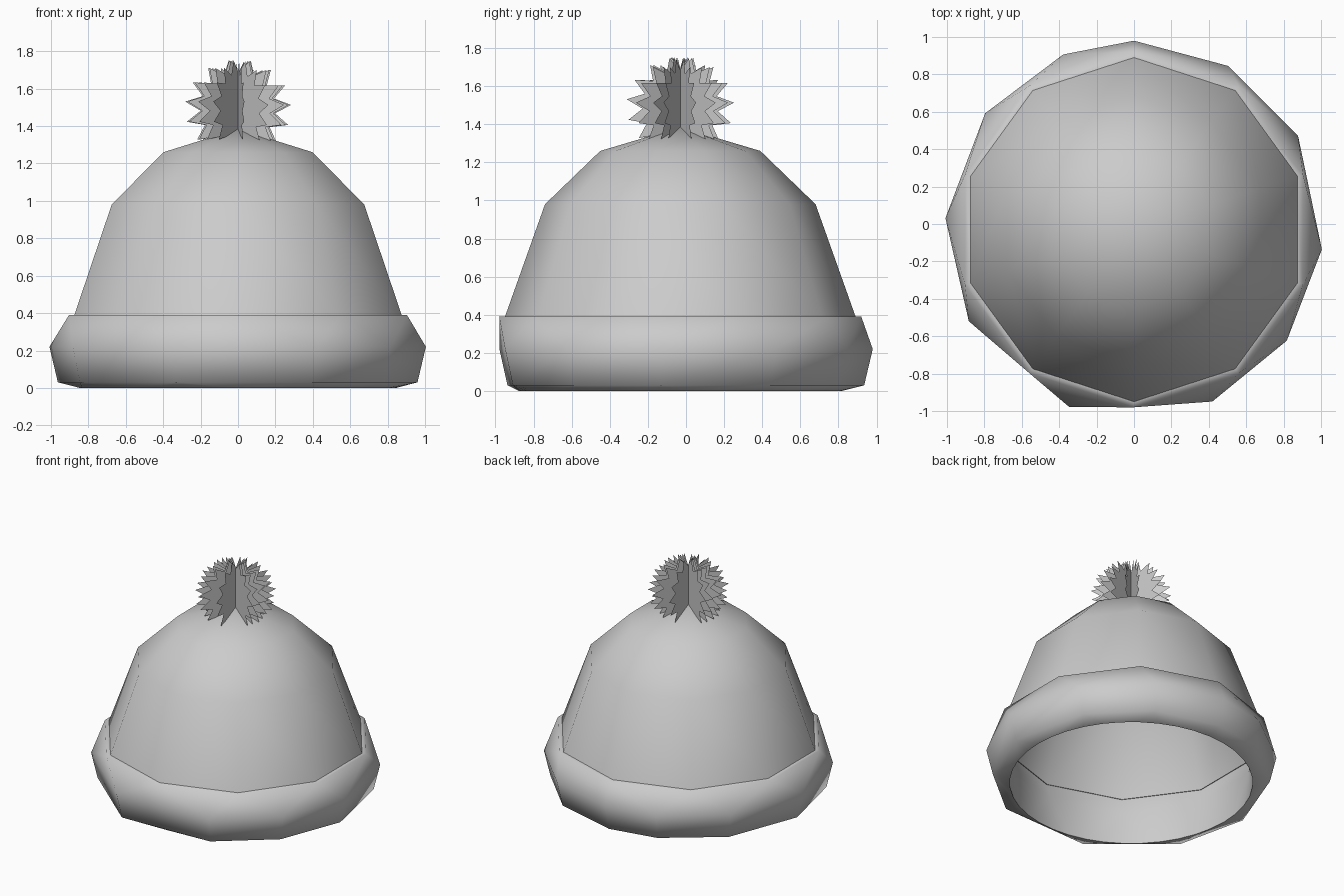
import bpy, bmesh
from math import sin, cos, radians, pi

if "Cube" in bpy.data.objects:
    bpy.data.objects.remove(bpy.data.objects["Cube"])

CY = -0.03  # hat axis sits slightly towards the front


def even(n, start):
    return sorted(((start + 360 * k / n + 180) % 360) - 180 for k in range(n))


def finish(bm, name, sharp, fix_normals=True):
    if fix_normals:
        bmesh.ops.recalc_face_normals(bm, faces=bm.faces)
    me = bpy.data.meshes.new(name)
    bm.to_mesh(me)
    bm.free()
    ob = bpy.data.objects.new(name, me)
    bpy.context.collection.objects.link(ob)
    if sharp is not None:
        me.shade_smooth()
        me.set_sharp_from_angle(angle=radians(sharp))
    return ob


def loft(name, rings, sharp, apex=None):
    """Join rings (radius, z, angles) whose side counts may differ."""
    bm = bmesh.new()
    loops = []
    for r, z, angs in rings:
        loops.append([bm.verts.new((r * cos(radians(a)), CY + r * sin(radians(a)), z))
                      for a in angs])
    for k in range(len(rings) - 1):
        A, B = loops[k], loops[k + 1]
        a = rings[k][2] + [rings[k][2][0] + 360, 9999]
        b = rings[k + 1][2] + [rings[k + 1][2][0] + 360, 9999]
        n, m = len(A), len(B)
        i = j = 0
        while i < n or j < m:
            if j == m or (i < n and a[i] + a[i + 1] <= b[j] + b[j + 1]):
                bm.faces.new((A[i % n], A[(i + 1) % n], B[j % m]))
                i += 1
            else:
                bm.faces.new((A[i % n], B[(j + 1) % m], B[j % m]))
                j += 1
    if apex is not None:
        top = bm.verts.new((0, CY, apex))
        L = loops[-1]
        for k in range(len(L)):
            bm.faces.new((L[k], L[(k + 1) % len(L)], top))
    return finish(bm, name, sharp)


ten = even(10, 90)
eleven = [-151, -110, -65.5, -36, -6, 29.7, 60, 90, 112, 142, 176.5]
round_ = even(40, 0)

# Knitted crown
loft("crown", [(0.92, 0.39, ten), (0.71, 0.98, ten), (0.42, 1.26, ten)], 75, apex=1.385)

# Folded brim: top ledge, bulging outside, underside, inner wall
loft("brim", [(0.91, 0.39, ten), (0.95, 0.39, ten), (1.01, 0.22, eleven),
              (0.965, 0.03, eleven), (0.845, 0.0, round_),
              (0.88, 0.27, ten), (0.915, 0.39, ten)], 75)

# Pompom: crossed upright star-shaped cards
bm = bmesh.new()
SPIKES = 15
for plane in (97, 62, 41, 17, 0, -18, -30, -55):
    c, s = cos(radians(plane)), sin(radians(plane))
    ring = []
    for k in range(SPIKES * 2):
        t = radians(4) + pi * k / SPIKES
        outer = k % 2 == 0
        h = (0.285 if outer else 0.20) * cos(t)
        v = (0.26 if outer else 0.19) * sin(t)
        ring.append(bm.verts.new((h * c, CY + h * s, 1.495 + v)))
    hub = bm.verts.new((0, CY, 1.495))
    for k in range(len(ring)):
        bm.faces.new((hub, ring[k], ring[(k + 1) % len(ring)]))
finish(bm, "pompom", None, False)
